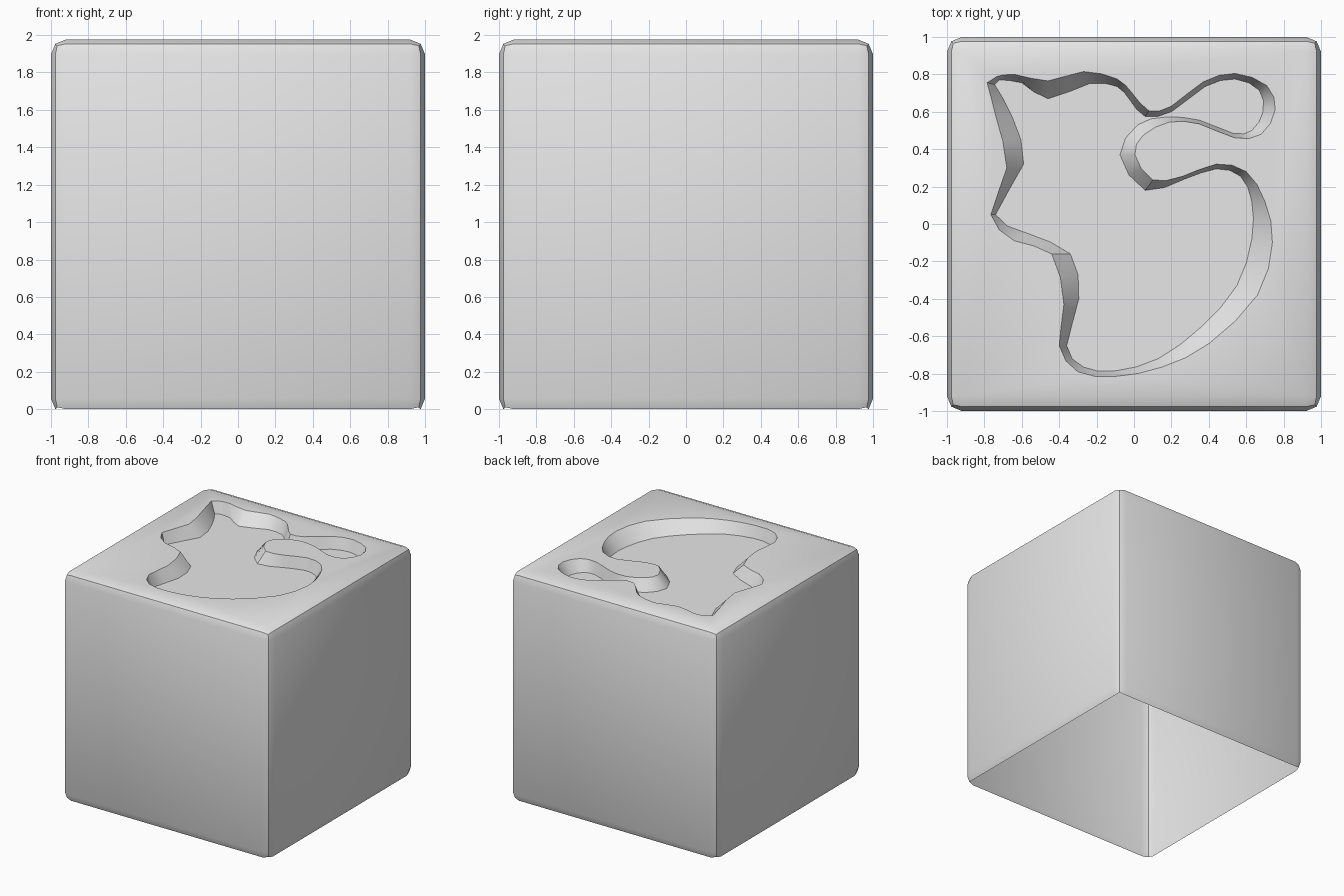
import bpy, bmesh, math
from mathutils import Vector

if "Cube" in bpy.data.objects:
    bpy.data.objects.remove(bpy.data.objects["Cube"])

DEPTH = 0.1      # pocket depth
BEVEL = 0.08     # rounded edge radius

# Pocket outline, clockwise from the upper left: rim x, rim y, floor x, floor y
OUTLINE = [
    (-.73, .79, -.72, .77), (-.64, .80, -.60, .755), (-.46, .765, -.46, .67),
    (-.27, .815, -.24, .75), (-.09, .775, -.09, .735), (-.01, .70, -.02, .66),
    (.08, .605, .06, .575), (.20, .63, .20, .60), (.37, .76, .38, .735),
    (.54, .805, .54, .775), (.71, .74, .67, .715), (.755, .61, .69, .60),
    (.68, .48, .63, .50), (.54, .46, .53, .485), (.35, .535, .35, .555),
    (.19, .545, .17, .572), (.05, .475, .02, .53), (.005, .37, -.075, .37),
    (.10, .235, .06, .18), (.26, .255, .27, .24), (.44, .32, .44, .295),
    (.60, .28, .57, .255), (.70, .12, .63, .12), (.74, -.10, .63, -.08),
    (.66, -.38, .55, -.33), (.40, -.64, .36, -.55), (.15, -.765, .13, -.72),
    (-.10, -.815, -.10, -.785), (-.30, -.79, -.27, -.765), (-.40, -.65, -.36, -.65),
    (-.375, -.43, -.295, -.40), (-.44, -.16, -.34, -.16), (-.64, -.09, -.57, -.05),
    (-.765, .05, -.74, .05), (-.68, .30, -.59, .32), (-.74, .58, -.65, .57),
    (-.785, .755, -.745, .745)]


def smooth_path(points, steps=2):
    """Open spline through the points."""
    pts = [Vector(p) for p in points]
    out = []
    for i in range(len(pts) - 1):
        b, c = pts[i], pts[i + 1]
        a = pts[max(i - 1, 0)]
        d = pts[min(i + 2, len(pts) - 1)]
        for s in range(steps):
            t = s / steps
            out.append(0.5 * (2 * b + (c - a) * t + (2 * a - 5 * b + 4 * c - d) * t * t
                              + (3 * b - a - 3 * c + d) * t ** 3))
    return out + [pts[-1]]


def face_up(faces):
    for f in faces:
        f.normal_update()
        if f.normal.z < 0:
            f.normal_flip()


def loop_edges(bm, verts):
    return [bm.edges.get((a, b)) or bm.edges.new((a, b))
            for a, b in zip(verts, verts[1:] + verts[:1])]


def fill(bm, edges):
    geom = bmesh.ops.triangle_fill(bm, edges=edges, use_beauty=True)["geom"]
    face_up([g for g in geom if isinstance(g, bmesh.types.BMFace)])


bm = bmesh.new()

# Rounded box, open underneath
bmesh.ops.create_cube(bm, size=2)
bmesh.ops.bevel(bm, geom=bm.edges[:], offset=BEVEL, segments=2, profile=0.5,
                affect='EDGES', clamp_overlap=True)
bm.normal_update()
bmesh.ops.delete(bm, geom=[f for f in bm.faces if f.normal.z < -0.6], context='FACES')
low = min(v.co.z for v in bm.verts)
bmesh.ops.translate(bm, verts=bm.verts[:], vec=(0, 0, -low))
bm.normal_update()

# Replace the flat top by one with a hole
top = next(f for f in bm.faces if f.normal.z > 0.999)
top_z = top.verts[0].co.z
border = list(top.edges)
bmesh.ops.delete(bm, geom=[top], context='FACES_ONLY')

# Sloping pocket wall
path = smooth_path(OUTLINE)
rim = [bm.verts.new((p[0], p[1], top_z)) for p in path]
floor = [bm.verts.new((p[2], p[3], top_z - DEPTH)) for p in path]
rim_edges, floor_edges = loop_edges(bm, rim), loop_edges(bm, floor)
fill(bm, border + rim_edges)
fill(bm, floor_edges)
n = len(path)
face_up([bm.faces.new((rim[i], rim[(i + 1) % n], floor[(i + 1) % n], floor[i]))
         for i in range(n)])

mesh = bpy.data.meshes.new("carved_box")
bm.to_mesh(mesh)
bm.free()
box = bpy.data.objects.new("carved_box", mesh)
bpy.context.collection.objects.link(box)

grey = bpy.data.materials.new("light_grey")
grey.diffuse_color = (0.8, 0.8, 0.8, 1)
grey.use_nodes = True
grey.node_tree.nodes["Principled BSDF"].inputs["Base Color"].default_value = grey.diffuse_color
mesh.materials.append(grey)

bpy.context.view_layer.objects.active = box
box.select_set(True)
bpy.ops.object.shade_smooth_by_angle(angle=math.radians(35))
